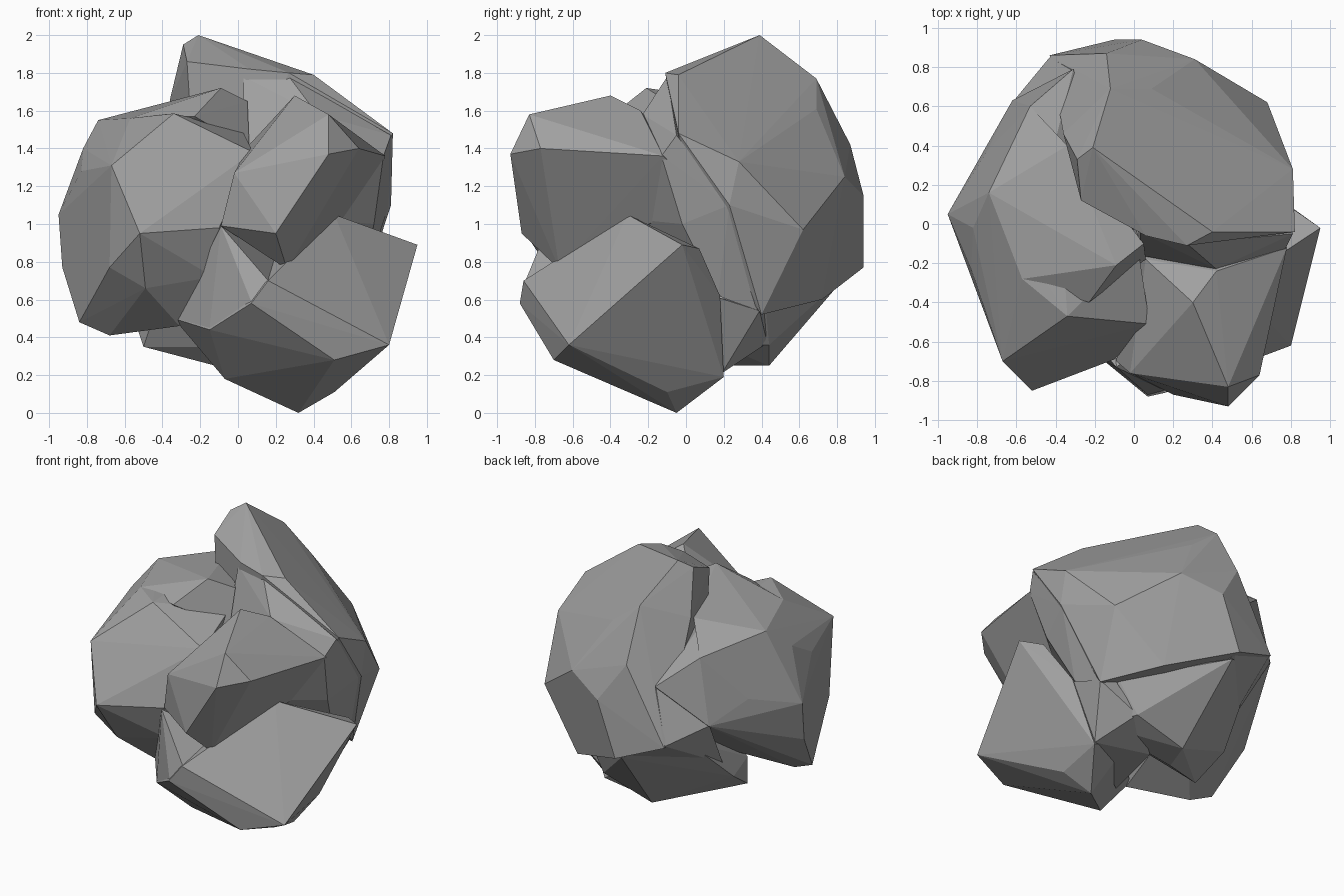
import bpy
import bmesh

# Dark stone colour
stone = bpy.data.materials.new("stone")
stone.diffuse_color = (0.36, 0.36, 0.36, 1.0)


def lump(name, points):
    """Faceted boulder lobe: convex skin over a few corner points."""
    bm = bmesh.new()
    for p in points:
        bm.verts.new(p)
    bmesh.ops.convex_hull(bm, input=bm.verts[:])
    loose = [v for v in bm.verts if not v.link_faces]
    bmesh.ops.delete(bm, geom=loose, context='VERTS')
    bmesh.ops.recalc_face_normals(bm, faces=bm.faces[:])
    mesh = bpy.data.meshes.new(name)
    bm.to_mesh(mesh)
    bm.free()
    mesh.materials.append(stone)
    obj = bpy.data.objects.new(name, mesh)
    bpy.context.collection.objects.link(obj)
    return obj


# Tall lobe at the back right
rock = lump("rock", [
    (-0.21, 0.39, 2.0), (-0.29, 0.33, 1.95), (-0.27, 0.12, 1.86),
    (0.06, -0.06, 1.82), (0.27, -0.11, 1.8), (0.40, -0.04, 1.79),
    (0.82, -0.04, 1.48), (0.81, 0.28, 1.33), (0.81, 0.23, 1.1),
    (0.09, 0.69, 1.61), (-0.12, 0.69, 1.77), (0.31, 0.84, 1.25),
    (-0.14, 0.87, 1.42), (0.68, 0.62, 0.97), (0.04, 0.94, 1.15),
    (-0.1, 0.94, 0.77), (-0.43, 0.86, 0.9), (0.62, 0.40, 0.52),
    (0.35, 0.72, 0.6), (0.6, 0.02, 1.05), (-0.2, 0.1, 0.8),
    (-0.36, 0.46, 1.66)])

# Broad lobe on the left
left_lobe = lump("left_lobe", [
    (-0.34, -0.47, 1.585), (-0.67, -0.7, 1.31), (-0.52, -0.85, 0.95),
    (-0.10, -0.69, 0.98), (0.08, -0.51, 1.38), (-0.68, -0.64, 0.77),
    (-0.49, -0.66, 0.66), (-0.13, -0.6, 0.72), (-0.84, -0.22, 0.48),
    (-0.68, -0.25, 0.41), (-0.31, -0.45, 0.46), (-0.95, 0.05, 1.05),
    (-0.93, 0.0, 0.77), (-0.83, -0.23, 1.28), (-0.82, -0.02, 1.4),
    (-0.74, 0.16, 1.55), (-0.57, -0.28, 1.56), (0.02, -0.12, 1.5),
    (-0.4, 0.43, 1.58), (-0.53, 0.6, 1.47), (-0.31, 0.79, 1.28),
    (-0.75, 0.37, 1.15), (-0.62, 0.63, 1.02), (-0.2, 0.3, 0.7)])

# Small ridge on top of the left lobe
ridge = lump("ridge", [
    (-0.09, -0.21, 1.72), (0.05, -0.1, 1.65), (-0.57, -0.28, 1.56),
    (-0.23, -0.4, 1.57), (0.06, -0.18, 1.4), (-0.34, 0.4, 1.63),
    (-0.74, 0.16, 1.55), (-0.53, 0.6, 1.47), (-0.3, 0.0, 1.2)])

# Web closing the valley between the left and back lobes
web = lump("web", [
    (-0.31, 0.78, 1.27), (-0.62, 0.62, 1.02), (-0.43, 0.85, 0.91),
    (-0.1, 0.9, 0.78), (-0.5, 0.3, 0.6), (-0.2, 0.3, 1.2),
    (-0.1, 0.3, 0.6)])

# Overhanging lobe at the front
front_lobe = lump("front_lobe", [
    (0.48, -0.93, 1.37), (0.48, -0.83, 1.58), (0.64, -0.77, 1.40),
    (0.30, -0.40, 1.68), (-0.02, -0.76, 1.27), (0.20, -0.87, 0.95),
    (0.26, -0.67, 0.76), (-0.09, -0.7, 0.99), (0.78, -0.12, 1.36),
    (0.42, -0.24, 1.6), (0.06, -0.18, 1.42), (0.51, -0.25, 1.03),
    (0.7, 0.1, 1.15), (0.0, 0.0, 1.0)])

# Shoulder bridging the front, back and lower lobes on the right
shoulder = lump("shoulder", [
    (0.77, -0.13, 1.36), (0.81, -0.05, 1.47), (0.80, 0.23, 1.1),
    (0.72, -0.02, 1.0), (0.5, -0.22, 1.02), (0.61, 0.38, 0.54),
    (0.64, 0.17, 0.62), (0.0, 0.2, 0.7), (0.27, -0.1, 1.78),
    (0.42, -0.23, 1.58), (0.03, -0.16, 1.40), (0.03, -0.04, 1.78)])

# Lower lobe at the right
lower_lobe = lump("lower_lobe", [
    (0.51, -0.31, 1.05), (0.95, -0.02, 0.89), (0.80, -0.62, 0.36),
    (0.51, -0.10, 0.11), (0.32, -0.05, 0.0), (-0.07, -0.42, 0.18),
    (0.51, -0.7, 0.28), (0.07, -0.88, 0.58), (0.16, -0.86, 0.70),
    (-0.15, -0.7, 0.44), (-0.34, -0.45, 0.5), (0.5, 0.2, 0.19),
    (0.67, 0.18, 0.62), (0.82, 0.07, 0.87), (0.1, 0.05, 0.4)])

# Spur joining the lower lobe to the overhang
spur = lump("spur", [
    (-0.09, -0.73, 0.99), (0.07, -0.87, 0.59), (0.16, -0.85, 0.70),
    (-0.15, -0.7, 0.45), (0.2, -0.5, 0.8), (-0.1, -0.4, 0.7),
    (-0.13, -0.63, 0.72), (-0.33, -0.46, 0.5)])

# Underside at the back left
base_lobe = lump("base_lobe", [
    (-0.12, 0.22, 0.25), (-0.50, 0.02, 0.35), (-0.04, 0.44, 0.25),
    (0.34, 0.44, 0.36), (0.48, 0.42, 0.58), (0.12, 0.69, 0.7),
    (-0.1, 0.87, 0.75), (-0.55, 0.25, 0.5), (-0.45, 0.65, 0.88),
    (0.45, 0.2, 0.35), (-0.45, -0.05, 0.5), (0.0, 0.0, 1.0)])

# Fill between the underside and the lower lobe
hollow = lump("hollow", [
    (0.66, 0.17, 0.61), (0.5, 0.41, 0.57), (0.33, 0.43, 0.37),
    (0.49, 0.19, 0.21), (0.61, 0.39, 0.54), (0.0, 0.0, 0.6),
    (0.05, 0.22, 0.27), (-0.1, -0.3, 0.3)])

# Fuse all lobes into a single boulder
lobes = [left_lobe, ridge, web, front_lobe, shoulder, lower_lobe, spur,
         base_lobe, hollow]
bpy.context.view_layer.objects.active = rock
for lobe in lobes:
    mod = rock.modifiers.new("fuse", 'BOOLEAN')
    mod.operation = 'UNION'
    mod.solver = 'EXACT'
    mod.object = lobe
    bpy.ops.object.modifier_apply(modifier=mod.name)
    bpy.data.objects.remove(lobe, do_unlink=True)
